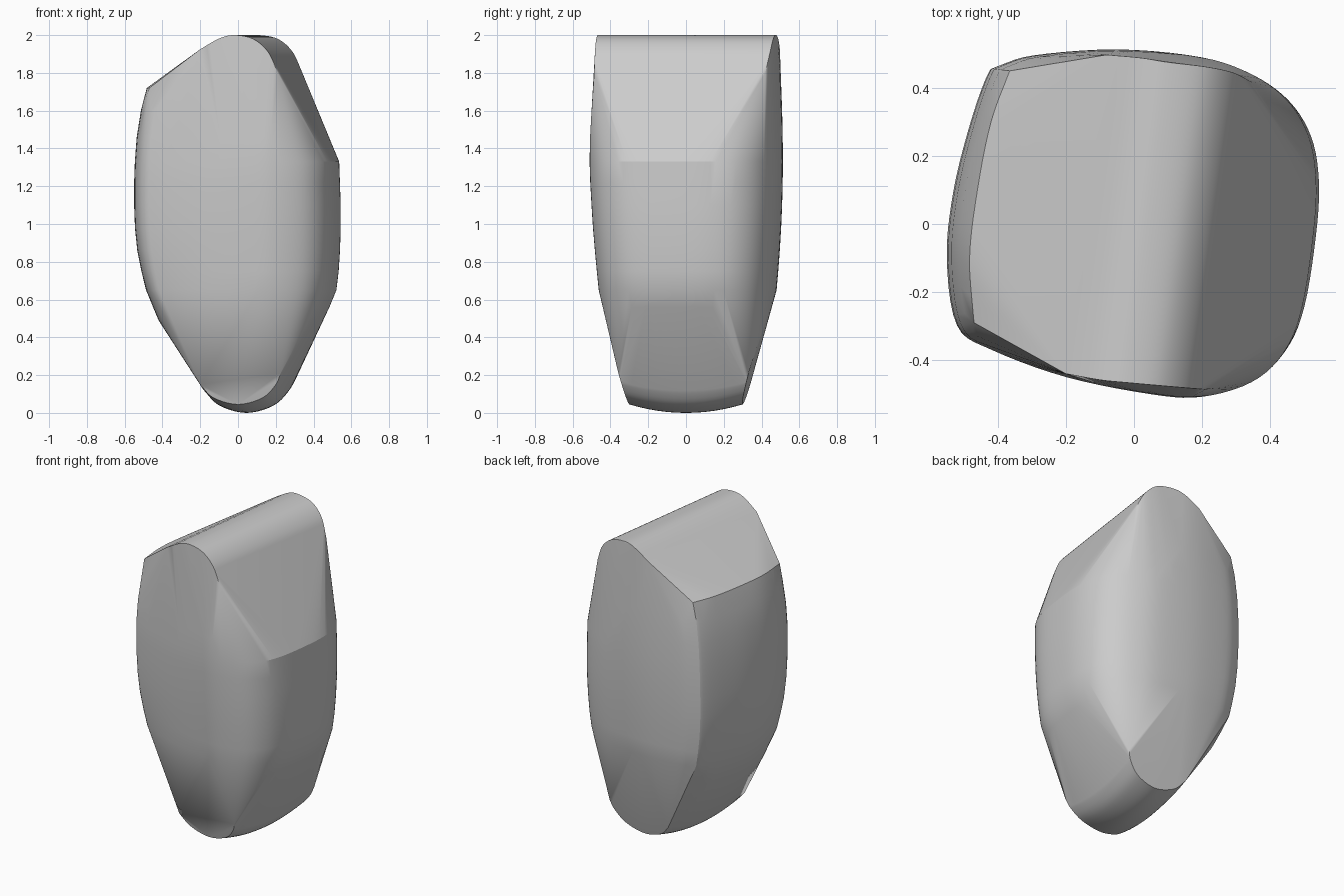
import bpy, bmesh
from mathutils import Vector

if "Cube" in bpy.data.objects:
    bpy.data.objects.remove(bpy.data.objects["Cube"])

def spline(pts, n=5, closed=True):
    """Catmull-Rom sampling through control points."""
    pts = [Vector(p) for p in pts]
    if not closed:
        pts = [2 * pts[0] - pts[1]] + pts + [2 * pts[-1] - pts[-2]]
    m, out = len(pts), []
    for i in (range(m) if closed else range(1, m - 2)):
        a, b, c, d = (pts[(i + k) % m] for k in (-1, 0, 1, 2))
        for j in range(n):
            t = j / n
            out.append(0.5 * (2*b + (c-a)*t + (2*a-5*b+4*c-d)*t*t + (3*b-a-3*c+d)*t**3))
    return out if closed else out + [pts[-2]]

# rounded plan section of the widest part of the body
plan = spline([(-.40, .462), (-.30, .495), (-.05, .513), (.20, .49), (.35, .44), (.455, .365),
               (.52, .26), (.543, .13), (.535, -.03), (.50, -.25), (.445, -.38), (.35, -.465),
               (.20, -.508), (.05, -.50), (-.20, -.45), (-.42, -.37), (-.52, -.30),
               (-.55, -.10), (-.53, .10), (-.48, .30), (-.43, .44)])
cloud = []

def ring(z, left, right, front, back, keep=lambda x: True):
    for p in plan:
        if keep(p.x):
            cloud.append(Vector((p.x * (left if p.x < 0 else right),
                                 p.y * (front if p.y < 0 else back), z)))

# barrel body
for z, l, r, f, b in [(1.33, .993, .985, 1, 1), (1.22, 1, .992, .993, .998),
                      (1.1, 1, 1, .98, .992), (.98, .992, 1, .965, .982),
                      (.86, .97, .993, .945, .968), (.75, .93, .98, .925, .952),
                      (.65, .885, .958, .905, .935)]:
    ring(z, l, r, f, b)
# body continues higher on the left, and lower on both sides
ring(1.46, .975, 1, .995, .998, lambda x: x < .2)
ring(1.6, .935, 1, .98, .992, lambda x: x < .1)
ring(.56, .815, .89, .855, .885, lambda x: abs(x) > .44)
ring(.49, .765, .85, .81, .84, lambda x: x < -.46)
# sharp shoulder edge on the left
cloud += spline([(-.47, -.29, 1.72), (-.483, -.1, 1.72), (-.46, .1, 1.72),
                 (-.42, .3, 1.72), (-.365, .45, 1.72)], 5, False)
# rounded top ridge, skewed toward +x at the back
cloud += spline([(-.2, -.44, 1.925), (-.1, -.458, 1.982), (-.02, -.466, 2), (.08, -.475, 1.98),
                 (.16, -.482, 1.91), (.21, -.486, 1.80)], 6, False)
cloud += spline([(-.08, .497, 1.925), (.02, .488, 1.982), (.10, .475, 2), (.21, .462, 1.98),
                 (.29, .445, 1.91), (.34, .42, 1.80)], 6, False)
# rounded keel, bowed down in the middle and skewed like the ridge
keel = spline([(-.2, .15), (-.13, .08), (0, .045), (.13, .08), (.2, .15), (.225, .21)], 5, False)
for i in range(13):
    u = -1 + i / 6
    for x, h in keel:
        y = u * (.3 + .27 * (h - .045)) - .06 * x
        cloud.append(Vector((x + .045 + .045 * u, y, h - .045 * (1 - u * u))))

# skin the whole body
bm = bmesh.new()
for p in cloud:
    bm.verts.new(p)
bmesh.ops.convex_hull(bm, input=bm.verts[:])
bmesh.ops.delete(bm, geom=[v for v in bm.verts if not v.link_faces], context='VERTS')
bmesh.ops.recalc_face_normals(bm, faces=bm.faces[:])
mesh = bpy.data.meshes.new("pebble_body")
bm.to_mesh(mesh)
bm.free()
body = bpy.data.objects.new("pebble_body", mesh)
bpy.context.collection.objects.link(body)
bpy.context.view_layer.objects.active = body
body.select_set(True)
bpy.ops.object.shade_smooth_by_angle(angle=0.3)
